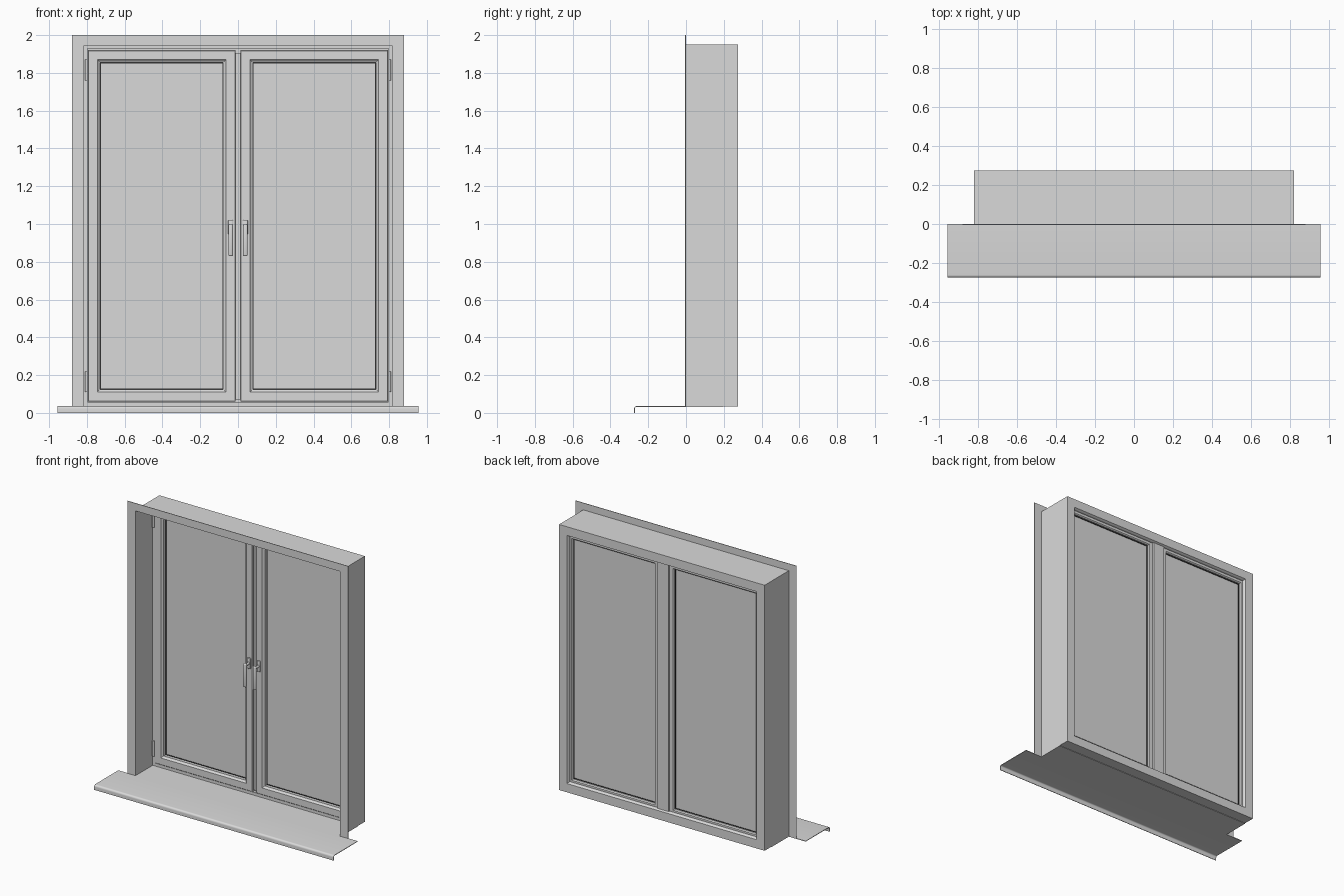
import bpy, bmesh, math
from mathutils import Vector

if "Cube" in bpy.data.objects:
    bpy.data.objects.remove(bpy.data.objects["Cube"])


def material(name, c):
    m = bpy.data.materials.new(name)
    m.diffuse_color = (*c, 1)
    m.use_nodes = True
    m.node_tree.nodes["Principled BSDF"].inputs["Base Color"].default_value = m.diffuse_color
    return m


GREY = material("light_grey", (0.7, 0.7, 0.7))
DARK = material("dark_gasket", (0.03, 0.03, 0.03))


def finish(name, bm, mat=GREY, smooth=False):
    bmesh.ops.recalc_face_normals(bm, faces=bm.faces)
    me = bpy.data.meshes.new(name)
    bm.to_mesh(me)
    bm.free()
    me.materials.append(mat)
    ob = bpy.data.objects.new(name, me)
    bpy.context.collection.objects.link(ob)
    if smooth:
        bpy.context.view_layer.objects.active = ob
        ob.select_set(True)
        bpy.ops.object.shade_smooth_by_angle(angle=math.radians(35))
        ob.select_set(False)
    return ob


def box(name, x, y, z, mat=GREY, bevel=0, segs=3):
    bm = bmesh.new()
    bmesh.ops.create_cube(bm, size=1)
    for v in bm.verts:
        v.co = Vector([(r[0] + r[1]) / 2 + c * (r[1] - r[0])
                       for r, c in zip((x, y, z), v.co)])
    if bevel:
        bmesh.ops.bevel(bm, geom=bm.edges[:], offset=bevel, segments=segs,
                        profile=0.5, affect='EDGES')
    return finish(name, bm, mat, bevel > 0)


def ring(name, x0, x1, z0, z1, profile, mat=GREY):
    """Mitred rectangular frame; profile is a closed loop of (inset, y)."""
    bm = bmesh.new()
    loops = []
    for cx, cz, sx, sz in ((x0, z0, 1, 1), (x1, z0, -1, 1),
                           (x1, z1, -1, -1), (x0, z1, 1, -1)):
        loops.append([bm.verts.new((cx + sx * d, y, cz + sz * d)) for d, y in profile])
    n = len(profile)
    for i in range(4):
        a, b = loops[i], loops[(i + 1) % 4]
        for j in range(n):
            k = (j + 1) % n
            bm.faces.new((a[j], a[k], b[k], b[j]))
    return finish(name, bm, mat)


def cylinder(name, centre, r, depth, axis):
    bm = bmesh.new()
    bmesh.ops.create_cone(bm, cap_ends=True, segments=20, radius1=r, radius2=r, depth=depth)
    for v in bm.verts:
        x, y, z = v.co
        v.co = Vector(centre) + (Vector((x, z, y)) if axis == 'Y' else Vector((x, y, z)))
    return finish(name, bm, GREY, True)


def extrude_x(name, outline, half):
    """Side outline of (y, z) points extruded across x."""
    bm = bmesh.new()
    ends = [[bm.verts.new((x, y, z)) for y, z in outline] for x in (-half, half)]
    n = len(outline)
    for e in ends:
        bm.faces.new(e)
    for i in range(n):
        k = (i + 1) % n
        bm.faces.new((ends[0][i], ends[0][k], ends[1][k], ends[1][i]))
    return finish(name, bm, GREY, True)


# Inner sill: wide board with a rounded drop nose, plus the part in the reveal
TOP, T, R, FRONT = 0.036, 0.004, 0.014, -0.275
arc = [math.radians(90 + 15 * i) for i in range(7)]
outer = [(FRONT + R + R * math.cos(a), TOP - R + R * math.sin(a)) for a in arc]
inner = [(FRONT + R + (R - T) * math.cos(a), TOP - R + (R - T) * math.sin(a))
         for a in reversed(arc)]
extrude_x("sill_board", [(0, TOP)] + outer + [(FRONT, 0), (FRONT + T, 0)]
          + inner + [(0, TOP - T)], 0.955)
box("sill_reveal", (-0.82, 0.82), (0, 0.195), (TOP - T, TOP))

# Thin casing around the opening and the reveal lining behind it
box("casing_top", (-0.88, 0.88), (-0.004, 0), (1.945, 2.0))
box("lining_top", (-0.82, 0.82), (0, 0.192), (1.945, 1.95))
for s, side in ((-1, "left"), (1, "right")):
    box("casing_" + side, sorted((s * 0.815, s * 0.88)), (-0.004, 0), (TOP, 1.945))
    box("lining_" + side, sorted((s * 0.815, s * 0.82)), (0, 0.192), (TOP, 1.945))

# Fixed outer frame with a rebate for the sashes
ring("fixed_frame", -0.82, 0.82, 0.035, 1.95,
     [(0, 0.192), (0.022, 0.192), (0.022, 0.235), (0.07, 0.235),
      (0.07, 0.262), (0.063, 0.275), (0, 0.275)])

# Meeting strips between the sashes
box("meeting_strip_front", (-0.02, 0.02), (0.2, 0.24), (0.07, 1.905))
box("meeting_strip_back", (-0.045, 0.045), (0.24, 0.262), (0.105, 1.88))

for s, side in ((-1, "left"), (1, "right")):
    x0, x1 = sorted((s * 0.0135, s * 0.795))
    # Opening sash, gasket and pane
    ring("sash_" + side, x0, x1, 0.06, 1.92,
         [(0, 0.188), (0.003, 0.185), (0.05, 0.185), (0.059, 0.194), (0.065, 0.196),
          (0.065, 0.243), (0.058, 0.25), (0.03, 0.25), (0.03, 0.235), (0, 0.235)])
    ring("gasket_" + side, x0 + 0.064, x1 - 0.064, 0.124, 1.856,
         [(0, 0.217), (0.005, 0.217), (0.005, 0.235), (0, 0.235)], DARK)
    box("pane_" + side, (x0 + 0.06, x1 - 0.06), (0.221, 0.231), (0.12, 1.86))
    # Hinges
    for z, level in ((0.165, "lower"), (1.815, "upper")):
        cylinder(f"hinge_{level}_{side}", (s * 0.803, 0.182, z), 0.0075, 0.11, 'Z')
    # Handle: rosette, neck and hanging lever
    hx = s * 0.039
    box("handle_rosette_" + side, (hx - 0.013, hx + 0.013), (0.175, 0.187),
        (0.945, 1.022), GREY, 0.004)
    cylinder("handle_neck_" + side, (hx, 0.156, 0.985), 0.009, 0.05, 'Y')
    box("handle_lever_" + side, (hx - 0.012, hx + 0.012), (0.126, 0.144),
        (0.83, 1.0), GREY, 0.007)
